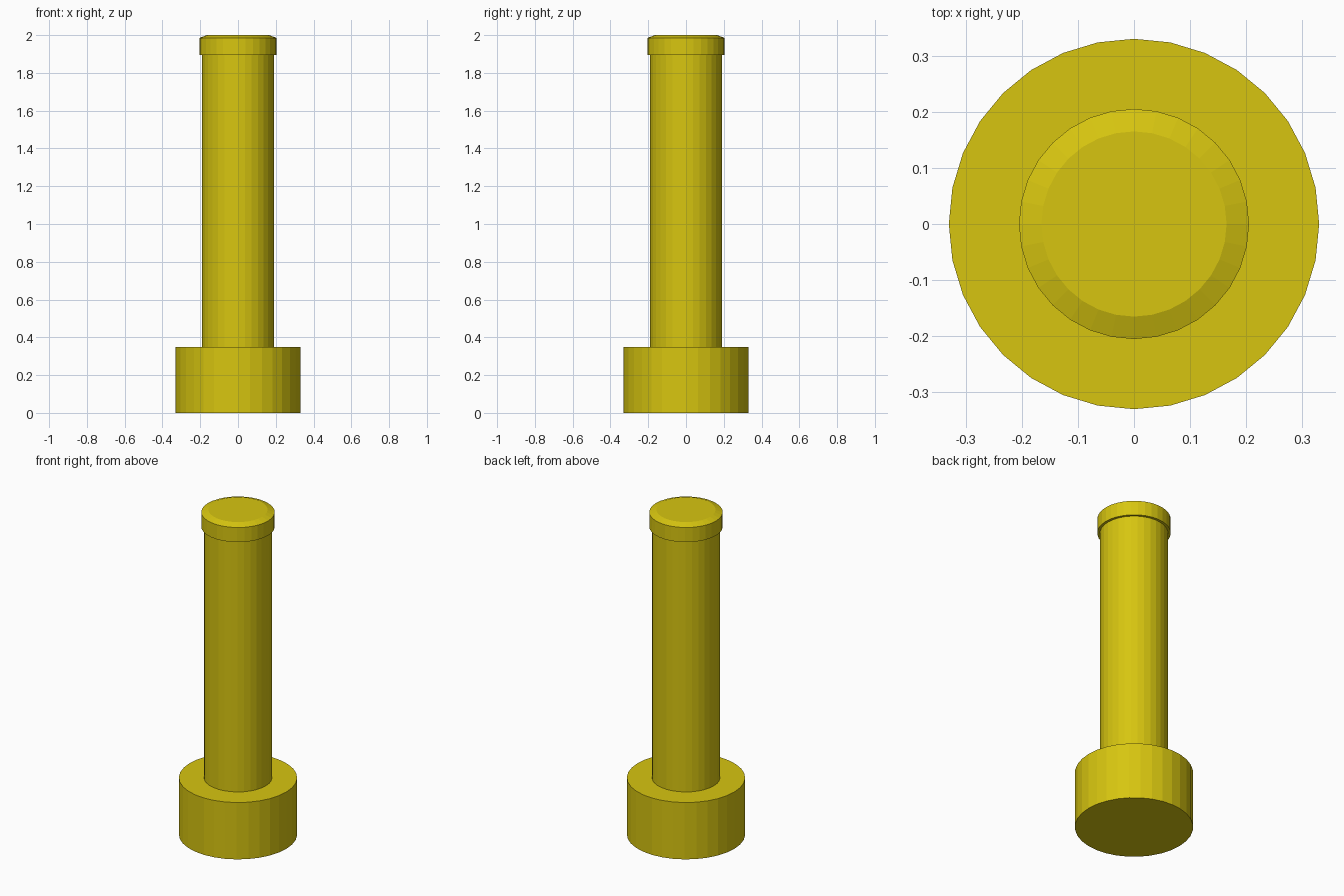
import bpy
import bmesh
from math import cos, sin, tau

old = bpy.data.objects.get("Cube")
if old:
    bpy.data.objects.remove(old, do_unlink=True)

SIDES = 32

# Single mustard yellow paint
yellow = bpy.data.materials.new("mustard_yellow")
yellow.use_nodes = True
colour = (0.68, 0.56, 0.005, 1)
yellow.diffuse_color = colour
yellow.node_tree.nodes["Principled BSDF"].inputs["Base Color"].default_value = colour


def turned_part(name, profile):
    """Closed faceted solid from (radius, height) rings, bottom to top."""
    bm = bmesh.new()
    rings = [[bm.verts.new((r * cos(tau * i / SIDES), r * sin(tau * i / SIDES), z))
              for i in range(SIDES)] for r, z in profile]
    for low, high in zip(rings, rings[1:]):
        for i in range(SIDES):
            j = (i + 1) % SIDES
            bm.faces.new((low[i], low[j], high[j], high[i]))
    bm.faces.new(rings[0][::-1])
    bm.faces.new(rings[-1])
    mesh = bpy.data.meshes.new(name)
    bm.to_mesh(mesh)
    bm.free()
    mesh.materials.append(yellow)
    obj = bpy.data.objects.new(name, mesh)
    bpy.context.collection.objects.link(obj)
    return obj


# Wide foot, long shaft, and chamfered cap
turned_part("base", [(0.33, 0), (0.33, 0.35)])
turned_part("shaft", [(0.19, 0.35), (0.19, 1.9)])
turned_part("cap", [(0.205, 1.895), (0.205, 1.985), (0.165, 2.0)])
